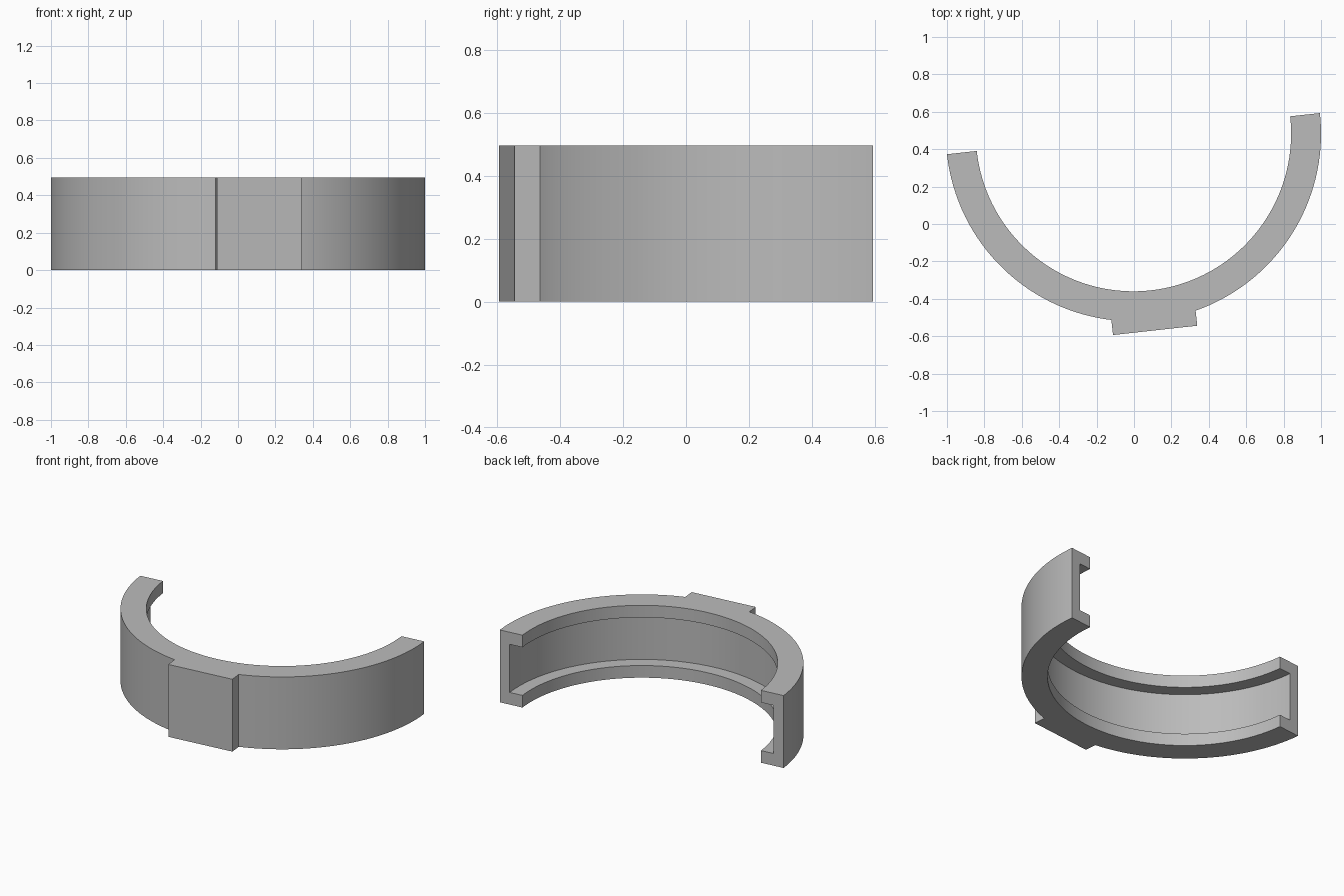
import bpy, bmesh, math
from mathutils import Matrix, Vector

if "Cube" in bpy.data.objects:
    bpy.data.objects.remove(bpy.data.objects["Cube"])

R_OUT, R_WALL, R_IN = 1.003, 0.933, 0.843   # outer face, channel floor, lip edge
HEIGHT, LIP = 0.495, 0.083
STEPS = 72
PLACE = Matrix.Translation((-0.003, 0.483, 0)) @ Matrix.Rotation(math.radians(6.3), 4, "Z")

grey = bpy.data.materials.new("plain grey")
grey.use_nodes = True
colour = (0.5, 0.5, 0.5, 1)
grey.diffuse_color = colour
grey.node_tree.nodes["Principled BSDF"].inputs["Base Color"].default_value = colour


def make_object(name, bm):
    bmesh.ops.recalc_face_normals(bm, faces=bm.faces)
    bm.transform(PLACE)
    mesh = bpy.data.meshes.new(name)
    bm.to_mesh(mesh)
    bm.free()
    mesh.materials.append(grey)
    obj = bpy.data.objects.new(name, mesh)
    bpy.context.collection.objects.link(obj)
    return obj


# Half ring: C-shaped channel section swept through a half turn
profile = [(R_OUT, 0), (R_OUT, HEIGHT), (R_IN, HEIGHT), (R_IN, HEIGHT - LIP),
           (R_WALL, HEIGHT - LIP), (R_WALL, LIP), (R_IN, LIP), (R_IN, 0)]
bm = bmesh.new()
rings = []
for i in range(STEPS + 1):
    a = math.pi * (1 + i / STEPS)
    rings.append([bm.verts.new((r * math.cos(a), r * math.sin(a), z)) for r, z in profile])
n = len(profile)
for a, b in zip(rings, rings[1:]):
    for j in range(n):
        k = (j + 1) % n
        bm.faces.new((a[j], a[k], b[k], b[j]))
bm.faces.new(rings[0])
bm.faces.new(rings[-1])
ring = make_object("half_ring_with_pad", bm)

# Flat pad on the outside of the ring
bm = bmesh.new()
bmesh.ops.create_cube(bm, size=1)
inner, outer = 0.96, 1.058
bmesh.ops.scale(bm, verts=bm.verts, vec=(0.453, outer - inner, HEIGHT))
bmesh.ops.translate(bm, verts=bm.verts, vec=Vector((0, -(inner + outer) / 2, HEIGHT / 2)))
pad = make_object("flat_pad", bm)

# Join both into one solid
bpy.context.view_layer.objects.active = ring
ring.select_set(True)
union = ring.modifiers.new("join_pad", "BOOLEAN")
union.operation = "UNION"
union.solver = "EXACT"
union.object = pad
bpy.ops.object.modifier_apply(modifier=union.name)
bpy.data.objects.remove(pad)

# Smooth curved walls, crisp edges
bpy.ops.object.select_all(action="DESELECT")
ring.select_set(True)
bpy.context.view_layer.objects.active = ring
bpy.ops.object.shade_smooth_by_angle(angle=math.radians(20))
